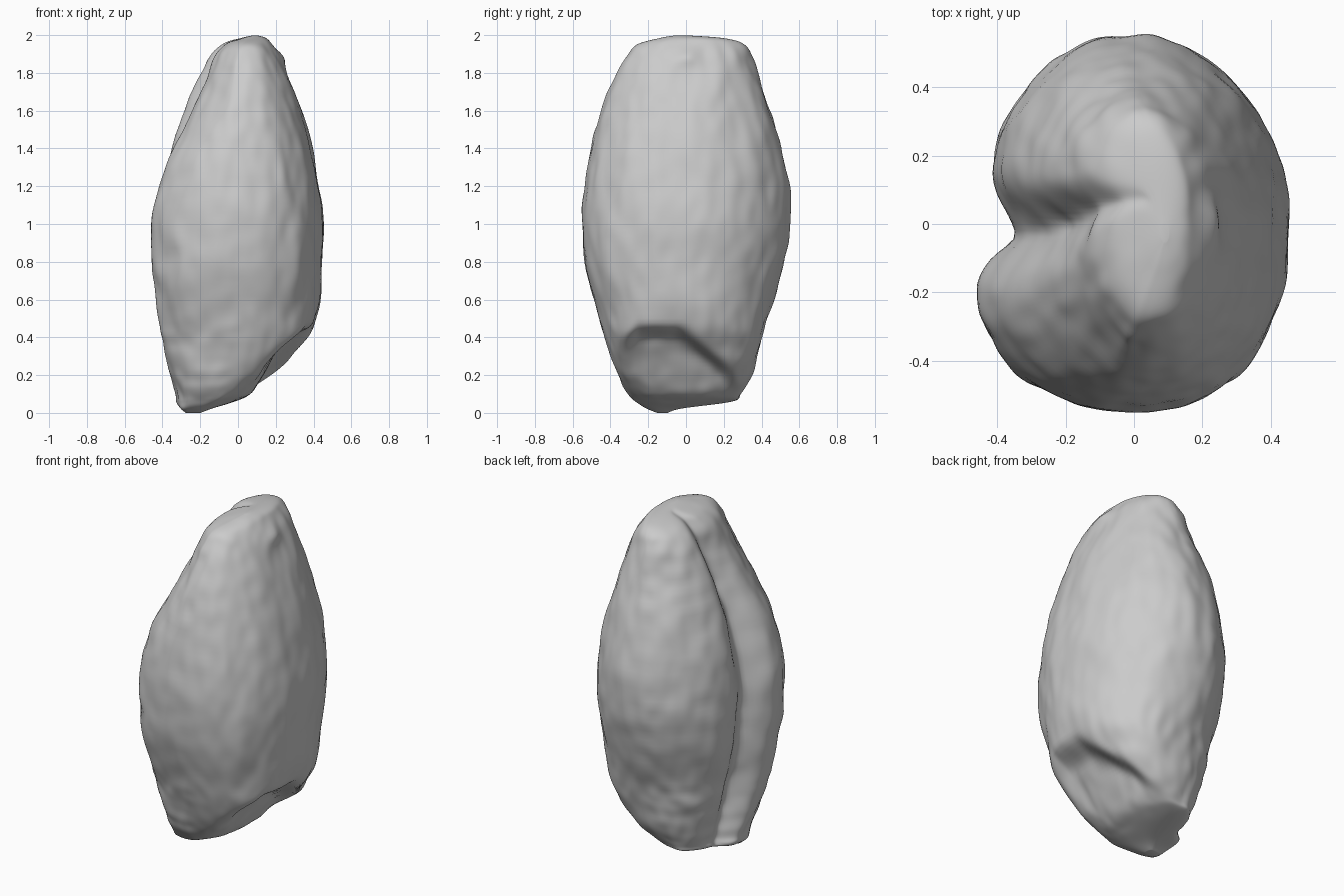
import bpy
import bmesh
from math import cos, sin, pi, exp, copysign
from mathutils import Vector, noise

if "Cube" in bpy.data.objects:
    bpy.data.objects.remove(bpy.data.objects["Cube"], do_unlink=True)

SEGMENTS = 200
STEPS = 8

# Body profile: height, then the x range and the y range at that height
PROFILE = [Vector(row) for row in (
    (0.0, -0.23, -0.2, -0.15, -0.1),
    (0.025, -0.26, -0.13, -0.21, -0.02),
    (0.06, -0.285, 0.0, -0.26, 0.24),
    (0.1, -0.295, 0.1, -0.3, 0.29),
    (0.2, -0.33, 0.22, -0.36, 0.35),
    (0.35, -0.375, 0.34, -0.41, 0.39),
    (0.5, -0.41, 0.415, -0.46, 0.43),
    (0.75, -0.45, 0.445, -0.53, 0.51),
    (1.0, -0.455, 0.455, -0.55, 0.55),
    (1.25, -0.41, 0.42, -0.535, 0.54),
    (1.5, -0.34, 0.365, -0.48, 0.475),
    (1.7, -0.26, 0.3, -0.41, 0.41),
    (1.87, -0.18, 0.23, -0.33, 0.36),
    (1.95, -0.1, 0.18, -0.26, 0.31),
    (1.985, 0.0, 0.15, -0.14, 0.2),
    (2.0, 0.08, 0.1, -0.05, -0.01),
)]


def spline(rows, steps):
    """Smooth curve through the profile rows."""
    last = len(rows) - 1
    for i in range(last):
        a, b, c, d = (rows[min(max(i + k, 0), last)] for k in (-1, 0, 1, 2))
        for s in range(steps):
            t = s / steps
            yield (b * 2 + (c - a) * t + (a * 2 - b * 5 + c * 4 - d) * t**2
                   + (b * 3 - a - c * 3 + d) * t**3) / 2
    yield rows[-1]


def smooth(low, high, value):
    t = min(max((value - low) / (high - low), 0), 1)
    return t * t * (3 - 2 * t)


def surface_point(ring, angle):
    z, x0, x1, y0, y1 = ring
    cx, cy, rx, ry = (x0 + x1) / 2, (y0 + y1) / 2, (x1 - x0) / 2, (y1 - y0) / 2
    c, s = cos(angle), sin(angle)

    # Fuller flanks on the back, boxy around the germ
    power = 0.92
    if c > 0:
        boxy = smooth(0.65, 0.3, z) * smooth(-0.1, 0.2, z)
        power = min(0.88 if s < 0 else 1.0, 1 - 0.32 * boxy)
    u = copysign(abs(c) ** power, c)
    v = copysign(abs(s) ** power, s)
    p = Vector((cx + rx * u, cy + ry * v, z))

    # Two rounded lobes with a long valley and a fine crease between them
    if c < 0:
        size = min(rx / 0.4, 1)
        offset = p.y - (0.12 * (z - 1) ** 2 - 0.04)
        side = smooth(-0.1, 0.1, offset)
        fade = smooth(0, 0.6, -c)
        valley = 0.1 * exp(-(offset / (0.12 * size)) ** 2)
        crease = 0.035 * exp(-abs(offset) / 0.025)
        front_lobe = 0.09 * smooth(1.3, 1.85, z) * size - 0.045 * smooth(1.6, 1.0, z)
        back_lobe = 0.02 * smooth(1.4, 0.9, z)
        p.x += fade * size * (valley + crease)
        p.x += fade * (front_lobe * (1 - side) + back_lobe * side)

    # Scooped germ under a slanted rim, and a small knob near the upper end
    else:
        rim = 0.48 - 0.85 * max(0, p.y + 0.03) - 0.7 * max(0, -p.y - 0.25)
        width = smooth(-0.4, -0.2, p.y) * smooth(0.31, 0.17, p.y)
        scoop = smooth(0, 0.13, rim - z) * smooth(0, 0.3, z) * smooth(0, 0.4, c)
        p += Vector((-0.1, 0, 0.03)) * scoop * width
        p.x += 0.025 * exp(-((z - 1.88) / 0.04) ** 2 - (p.y / 0.08) ** 2)

    # Uneven, wrinkled skin
    grain = Vector((p.x, p.y, p.z * 0.7))
    bump = 0.012 * noise.noise(grain * 6) + 0.008 * noise.noise(grain * 15)
    if c < 0:
        bump += 0.008 * noise.noise(Vector((p.x * 6, p.y * 6, p.z * 18)))
    edge = min(rx / 0.2, 1)
    return p + Vector((u, v, 0)) * bump * edge


# Skin the rings into a closed body
bm = bmesh.new()
rings = [[bm.verts.new(surface_point(ring, 2 * pi * i / SEGMENTS))
          for i in range(SEGMENTS)] for ring in spline(PROFILE, STEPS)]
for low, high in zip(rings, rings[1:]):
    for i in range(SEGMENTS):
        j = (i + 1) % SEGMENTS
        bm.faces.new((low[i], low[j], high[j], high[i]))
bm.faces.new(rings[0][::-1])
bm.faces.new(rings[-1])
for _ in range(3):
    bmesh.ops.smooth_vert(bm, verts=bm.verts, factor=0.5,
                          use_axis_x=True, use_axis_y=True, use_axis_z=True)

# Stand the body on the ground
bottom = min(v.co.z for v in bm.verts)
bmesh.ops.translate(bm, verts=bm.verts, vec=(0, 0, -bottom))
bmesh.ops.recalc_face_normals(bm, faces=bm.faces)

mesh = bpy.data.meshes.new("grain_kernel")
bm.to_mesh(mesh)
bm.free()
kernel = bpy.data.objects.new("grain_kernel", mesh)
bpy.context.collection.objects.link(kernel)

# Plain grey skin
grey = bpy.data.materials.new("light grey")
grey.use_nodes = True
colour = (0.6, 0.6, 0.6, 1)
grey.diffuse_color = colour
grey.node_tree.nodes["Principled BSDF"].inputs["Base Color"].default_value = colour
mesh.materials.append(grey)

bpy.context.view_layer.objects.active = kernel
kernel.select_set(True)
bpy.ops.object.shade_smooth_by_angle(angle=pi / 3)
